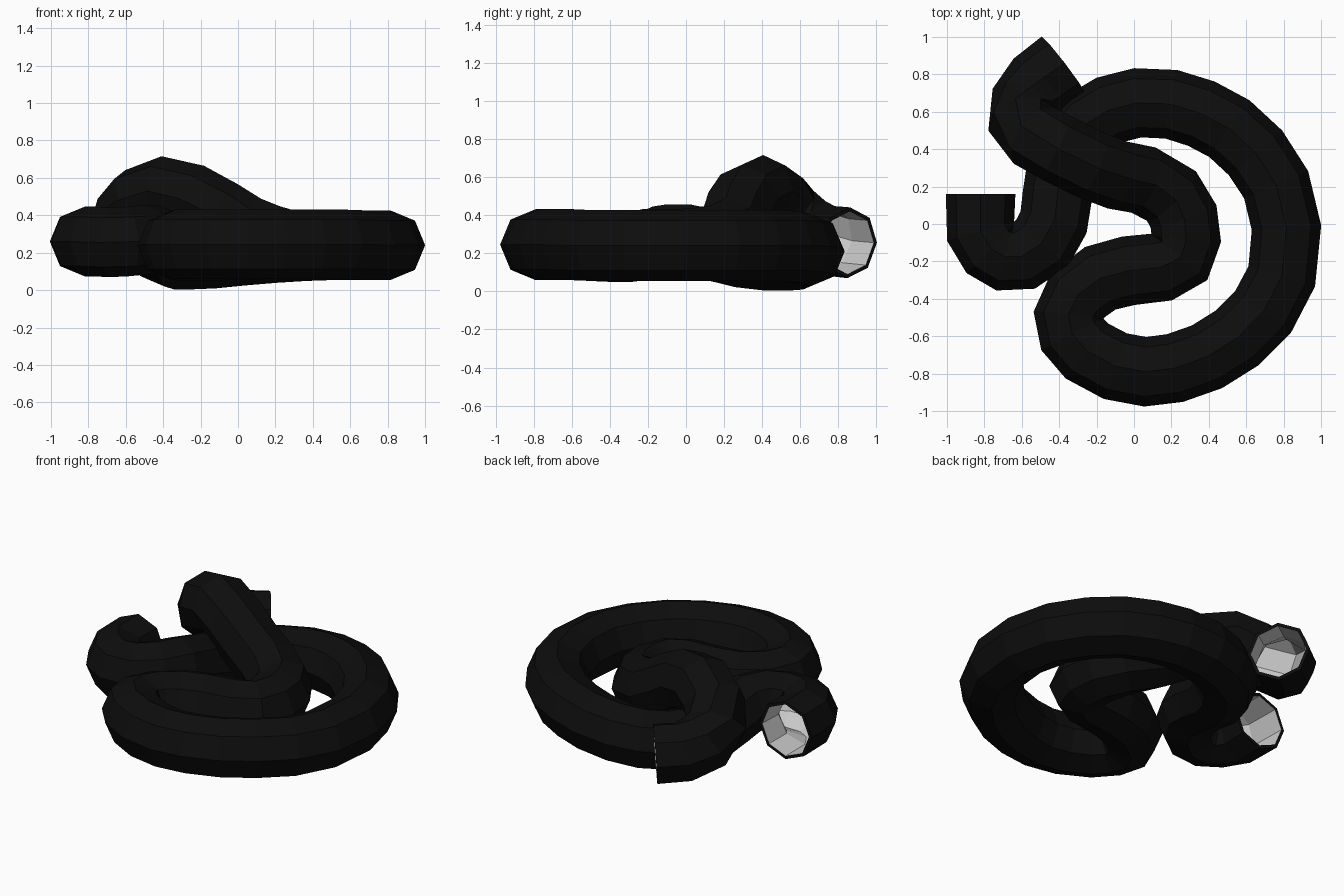
import bpy, math
from mathutils import Vector

if "Cube" in bpy.data.objects:
    bpy.data.objects.remove(bpy.data.objects["Cube"])

RADIUS, SIDES, WALL = 0.186, 8, 0.02

# Centre line of the tube: (x, y, z) of each ring
PATH = [
    # short hooked end
    (-.82, .16, .26), (-.82, -.04, .26), (-.765, -.13, .26), (-.69, -.175, .255),
    (-.59, -.17, .26), (-.49, -.10, .27), (-.43, .01, .27),
    # passing underneath the crossing strand
    (-.41, .15, .24), (-.39, .29, .205), (-.34, .42, .19), (-.25, .54, .19),
    (-.13, .61, .195), (.02, .648, .21),
    # big outer loop
    (.2, .64, .225), (.36, .59, .235), (.51, .51, .24), (.65, .38, .24), (.76, .21, .24),
    (.815, -.02, .24), (.79, -.28, .24), (.69, -.47, .24), (.55, -.61, .245),
    (.39, -.71, .245), (.22, -.77, .245), (.06, -.79, .245), (-.1, -.76, .245),
    (-.25, -.68, .245), (-.33, -.59, .245), (-.352, -.49, .24), (-.3, -.38, .235),
    (-.18, -.29, .235), (-.03, -.25, .24),
    # inner bend
    (.15, -.23, .245), (.25, -.18, .245), (.28, -.08, .245), (.265, .04, .25),
    (.2, .15, .265), (.05, .235, .32), (-.09, .262, .405),
    # climbing over the crossing and down to the other end
    (-.24, .32, .49), (-.40, .40, .53), (-.53, .47, .48), (-.6, .55, .39),
    (-.585, .65, .31), (-.51, .755, .265), (-.38, .855, .255),
]


def make_material(name, color):
    mat = bpy.data.materials.new(name)
    mat.diffuse_color = color
    mat.use_nodes = True
    mat.node_tree.nodes["Principled BSDF"].inputs["Base Color"].default_value = mat.diffuse_color
    return mat


def ring(pts, i):
    """Octagonal cross-section, square to the path at point i."""
    a, p, b = pts[max(i - 1, 0)], pts[i], pts[min(i + 1, len(pts) - 1)]
    t = Vector((0, 0, 0))
    for d in (p - a, b - p):
        if d.length > 0:
            t += d.normalized()
    t.normalize()
    side = t.cross(Vector((0, 0, 1))).normalized()
    up = side.cross(t)
    angles = [2 * math.pi * k / SIDES for k in range(SIDES)]
    return [p + RADIUS * (math.cos(q) * side + math.sin(q) * up) for q in angles]


# Open-ended knotted tube
pts = [Vector(p) for p in PATH]
verts = [v for i in range(len(pts)) for v in ring(pts, i)]
faces = []
for i in range(len(pts) - 1):
    for k in range(SIDES):
        a, b = i * SIDES + k, i * SIDES + (k + 1) % SIDES
        faces.append((a, b, b + SIDES, a + SIDES))
mesh = bpy.data.meshes.new("knotted_tube")
mesh.from_pydata(verts, [], faces)
tube = bpy.data.objects.new("knotted_tube", mesh)
bpy.context.collection.objects.link(tube)

# Make sure the faces look outward
n = mesh.polygons[0]
if n.normal.dot(n.center - (pts[0] + pts[1]) / 2) < 0:
    mesh.flip_normals()

# Black outside and rim, pale grey lining
mesh.materials.append(make_material("black_skin", (.004, .004, .004, 1)))
mesh.materials.append(make_material("grey_lining", (.8, .8, .8, 1)))
wall = tube.modifiers.new("wall", 'SOLIDIFY')
wall.thickness = WALL
wall.offset = -1
wall.material_offset = 1
wall.material_offset_rim = 0
